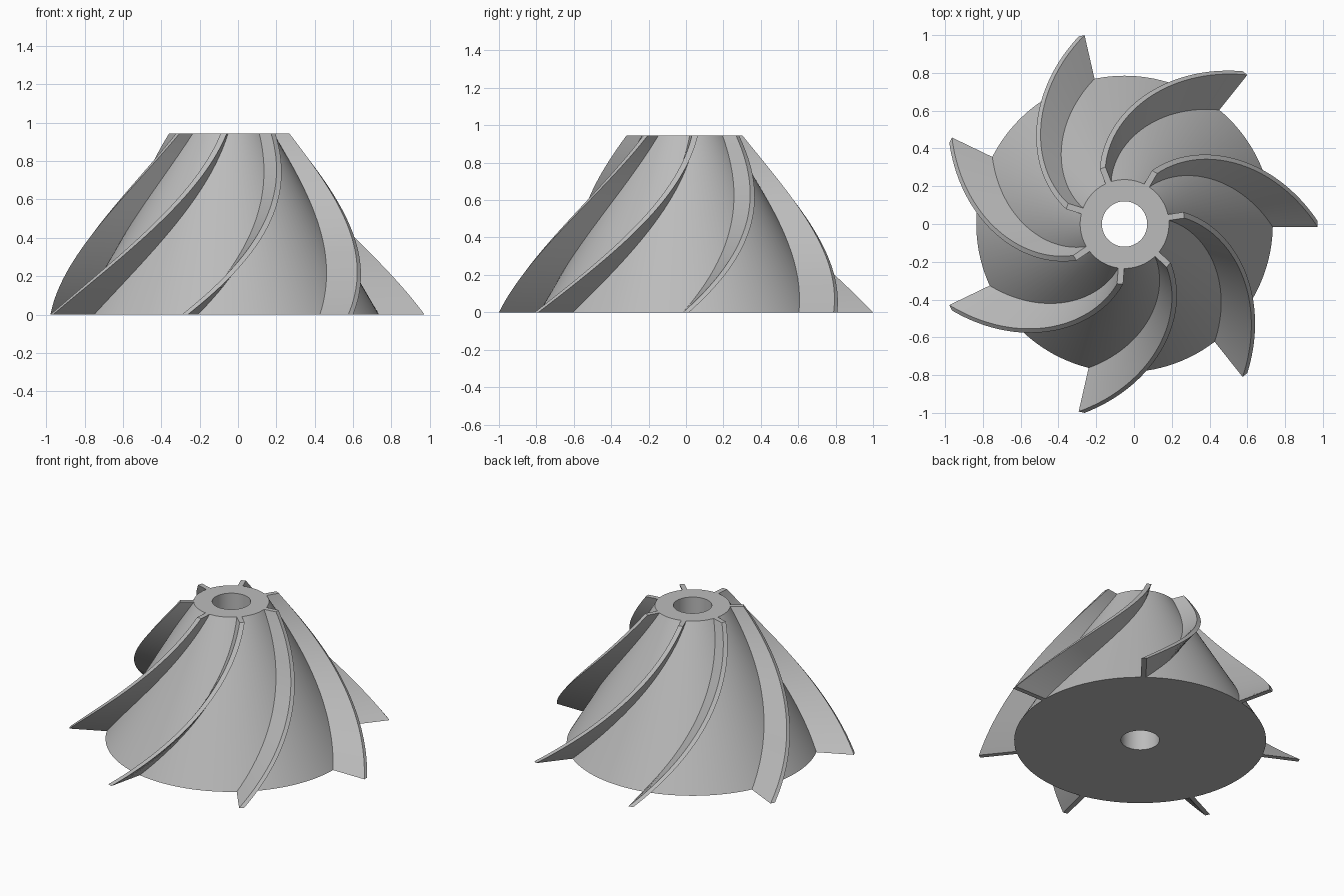
import bpy, bmesh, math
from mathutils import Matrix, Vector

cube = bpy.data.objects.get("Cube")
if cube:
    bpy.data.objects.remove(cube, do_unlink=True)

HEIGHT = 0.945
CENTRE = Vector((-0.05, 0, 0))
HUB_BASE, HUB_TOP, BORE = 0.785, 0.235, 0.12
TIP_BASE, TIP_TOP = 1.022, 0.318
BLADES, SWEEP, HALF = 7, math.radians(60), 0.016
STEPS, SEGMENTS = 40, 128

grey = bpy.data.materials.new("plain grey")
grey.use_nodes = True
colour = (0.5, 0.5, 0.5, 1)
grey.diffuse_color = colour
grey.node_tree.nodes["Principled BSDF"].inputs["Base Color"].default_value = colour


def finish(bm, name):
    bmesh.ops.recalc_face_normals(bm, faces=bm.faces)
    mesh = bpy.data.meshes.new(name)
    bm.to_mesh(mesh)
    bm.free()
    mesh.materials.append(grey)
    obj = bpy.data.objects.new(name, mesh)
    bpy.context.collection.objects.link(obj)
    obj.location = CENTRE
    bpy.ops.object.select_all(action="DESELECT")
    obj.select_set(True)
    bpy.context.view_layer.objects.active = obj
    bpy.ops.object.shade_smooth_by_angle(angle=math.radians(30))
    return obj


def bridge(bm, rings):
    """Skin neighbouring closed rings of vertices with quads."""
    for a, b in zip(rings, rings[1:]):
        n = len(a)
        for i in range(n):
            j = (i + 1) % n
            bm.faces.new((a[i], a[j], b[j], b[i]))


# Conical hub with a straight bore
bm = bmesh.new()
profile = [(BORE, 0), (HUB_BASE, 0), (HUB_TOP, HEIGHT), (BORE, HEIGHT)]
rings = []
for r, z in profile:
    turns = [math.tau * i / SEGMENTS for i in range(SEGMENTS)]
    rings.append([bm.verts.new((r * math.cos(a), r * math.sin(a), z)) for a in turns])
bridge(bm, rings + rings[:1])
finish(bm, "hub")

# Swept blades: a thin rectangle that turns and shrinks as it climbs the hub
for k in range(BLADES):
    bm = bmesh.new()
    rings = []
    for s in range(STEPS + 1):
        t = s / STEPS
        inner = HUB_BASE + (HUB_TOP - HUB_BASE) * t - 0.008
        outer = TIP_BASE + (TIP_TOP - TIP_BASE) * t
        turn = Matrix.Rotation(math.tau * k / BLADES + SWEEP * t, 3, "Z")
        corners = [(inner, -HALF), (outer, -HALF), (outer, HALF), (inner, HALF)]
        rings.append([bm.verts.new(turn @ Vector((x, y, HEIGHT * t))) for x, y in corners])
    bridge(bm, rings)
    bm.faces.new(rings[0])
    bm.faces.new(rings[-1])
    finish(bm, f"blade_{k + 1}")
